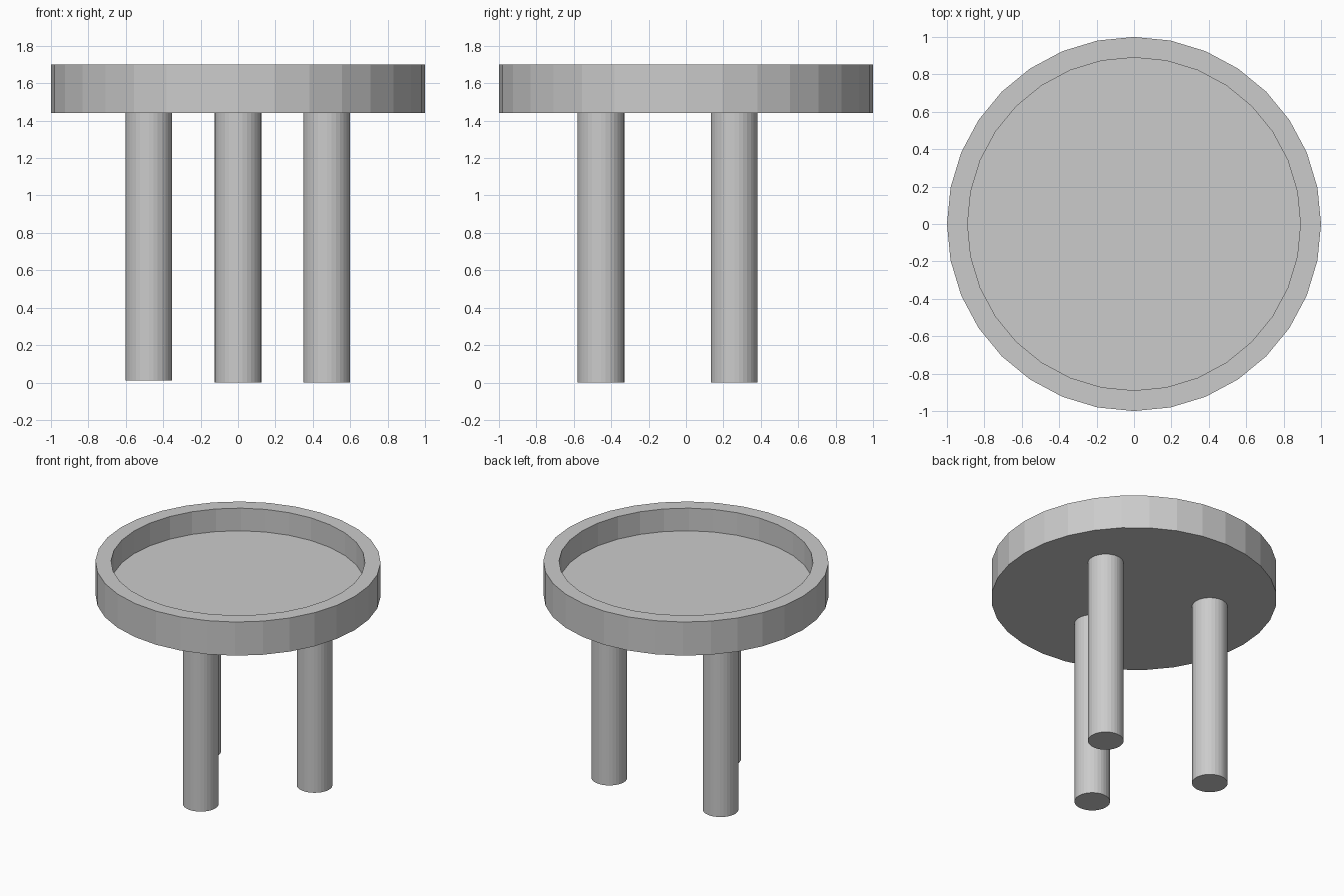
import bpy, bmesh
from math import cos, sin, tau

if "Cube" in bpy.data.objects:
    bpy.data.objects.remove(bpy.data.objects["Cube"])

SIDES = 32


def lathe(name, profile, location=(0, 0, 0)):
    """Revolve (radius, z) points about z and cap both ends."""
    bm = bmesh.new()
    rings = [[bm.verts.new((r * cos(tau * i / SIDES), r * sin(tau * i / SIDES), z))
              for i in range(SIDES)] for r, z in profile]
    for a, b in zip(rings, rings[1:]):
        for i in range(SIDES):
            j = (i + 1) % SIDES
            bm.faces.new((a[i], a[j], b[j], b[i]))
    bm.faces.new(rings[0][::-1])
    bm.faces.new(rings[-1])
    mesh = bpy.data.meshes.new(name)
    bm.to_mesh(mesh)
    bm.free()
    obj = bpy.data.objects.new(name, mesh)
    obj.location = location
    bpy.context.collection.objects.link(obj)
    return obj


# Round tray top: underside, outer wall, flat rim, recessed floor
lathe("tray_top", [(1.0, 1.44), (1.0, 1.70), (0.89, 1.70), (0.89, 1.525)])

# Three straight legs; the back left one is a touch shorter
for name, x, y, foot in (("front_leg", 0.0, -0.455, 0.0),
                         ("back_right_leg", 0.475, 0.258, 0.0),
                         ("back_left_leg", -0.477, 0.258, 0.01)):
    lathe(name, [(0.125, foot), (0.125, 1.45)], (x, y, 0))
